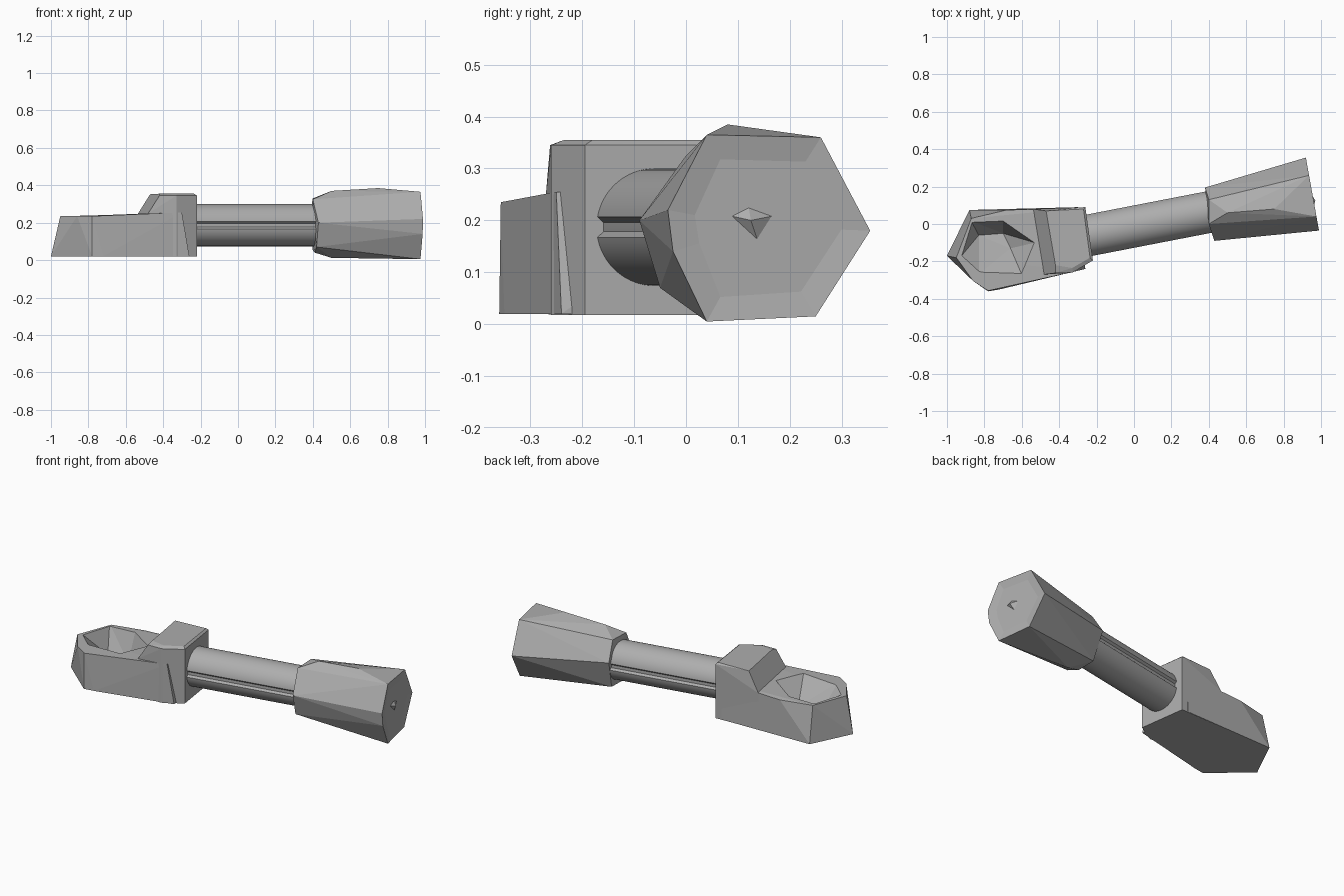
import bpy, bmesh, math
from mathutils import Vector, Matrix

old = bpy.data.objects.get("Cube")
if old:
    bpy.data.objects.remove(old)

grey = bpy.data.materials.new("plain_grey")
grey.use_nodes = True
GREY = (0.42, 0.42, 0.42, 1)
grey.diffuse_color = GREY
grey.node_tree.nodes["Principled BSDF"].inputs["Base Color"].default_value = GREY


def finish(name, bm):
    """Turn a bmesh into a named grey object."""
    bmesh.ops.recalc_face_normals(bm, faces=bm.faces)
    mesh = bpy.data.meshes.new(name)
    bm.to_mesh(mesh)
    bm.free()
    mesh.materials.append(grey)
    ob = bpy.data.objects.new(name, mesh)
    bpy.context.collection.objects.link(ob)
    return ob


def hull(points):
    """Faceted solid wrapped around a few corner points."""
    bm = bmesh.new()
    for p in points:
        bm.verts.new(p)
    res = bmesh.ops.convex_hull(bm, input=bm.verts)
    loose = [v for v in bm.verts if not v.link_faces]
    bmesh.ops.delete(bm, geom=loose, context="VERTS")
    bmesh.ops.dissolve_limit(bm, angle_limit=0.03, verts=bm.verts, edges=bm.edges)
    return bm


def cut(target, cutter):
    cutter.hide_render = True
    cutter.hide_set(True)
    mod = target.modifiers.new("cut", "BOOLEAN")
    mod.operation = "DIFFERENCE"
    mod.solver = "EXACT"
    mod.object = cutter
    bpy.context.view_layer.objects.active = target
    bpy.ops.object.modifier_apply(modifier=mod.name)
    bpy.data.objects.remove(cutter)


# Low foot with a leaning far end
foot_base = [(-1, -.17), (-.88, .075), (-.3, .09), (-.26, -.24), (-.72, -.35), (-.78, -.36)]
foot_rim = [(-.95, -.18, .235), (-.87, .03, .235), (-.68, .075, .235), (-.3, .085, .25),
            (-.3, -.25, .255), (-.78, -.357, .235), (-.86, -.305, .235)]
foot = finish("foot", hull([(x, y, .02) for x, y in foot_base] + foot_rim))

# Faceted hollow in the top of the foot
dish = finish("dish_cutter", hull([
    (-.93, -.18, .25), (-.87, .015, .25), (-.7, .02, .25), (-.53, -.1, .25),
    (-.6, -.27, .25), (-.83, -.27, .25),
    (-.83, -.06, .1), (-.7, -.05, .08), (-.66, -.13, .11)]))
cut(foot, dish)

# Raised socket block with a sloping step
block_outline = [(-.26, .09), (-.22, -.195), (-.33, -.26)]
block = [(x, y, z) for x, y in block_outline for z in (.018, .345)]
block += [(-.27, .08, .355), (-.235, -.18, .355), (-.33, -.235, .355)]
block += [(-.54, .08, .02), (-.54, .08, .24), (-.47, .07, .352),
          (-.5, -.27, .02), (-.48, -.27, .25), (-.42, -.262, .345), (-.42, -.22, .355)]
finish("socket_block", hull(block))

# Round shaft with a narrow groove along each side
start, end = Vector((-.3, -.072, .187)), Vector((.5, .083, .187))
axis = (end - start).normalized()
side = Vector((-axis.y, axis.x, 0))
bm = bmesh.new()
rings = []
for centre in (start, end):
    ring = []
    for i in range(72):
        a = math.tau * i / 72
        near_side = abs(math.sin(a)) < .1
        r = .1 if near_side else .113
        ring.append(bm.verts.new(centre + side * r * math.cos(a) + Vector((0, 0, r * math.sin(a)))))
    rings.append(ring)
for i in range(72):
    j = (i + 1) % 72
    bm.faces.new((rings[0][i], rings[0][j], rings[1][j], rings[1][i]))
for ring in rings:
    bm.faces.new(ring)
shaft = finish("shaft", bm)
bpy.context.view_layer.objects.active = shaft
shaft.select_set(True)
bpy.ops.object.shade_smooth_by_angle(angle=math.radians(30))
shaft.select_set(False)

# Flaring faceted grip
collar = [(.38, .195, .22), (.4, .13, .33), (.4, 0, .325), (.43, -.09, .2),
          (.42, -.05, .07), (.41, .03, .04), (.4, .14, .05)]
ridges = [(.5, .06, .37), (.75, .08, .385), (.5, .05, .012)]
end_outline = [(.04, .365), (.26, .36), (.355, .18), (.25, .015), (.04, .005), (-.025, .14), (-.035, .22)]
end_points = [(.99 - .18 * (y + .04), y, z) for y, z in end_outline]
bm = hull(collar + ridges + end_points)
bm.normal_update()
cap = max(bm.faces, key=lambda f: f.normal.x * f.calc_area())
bmesh.ops.inset_region(bm, faces=[cap], thickness=.055, depth=-.008)
finish("grip", bm)

# Small raised chip in the middle of the grip end
chip = [(.955 - .18 * (y - .14) + h, y, z) for y, z, h in
        ((.08, .21, -.01), (.12, .23, -.01), (.175, .21, -.01), (.14, .155, -.01), (.125, .2, .012))]
finish("end_chip", hull(chip))
